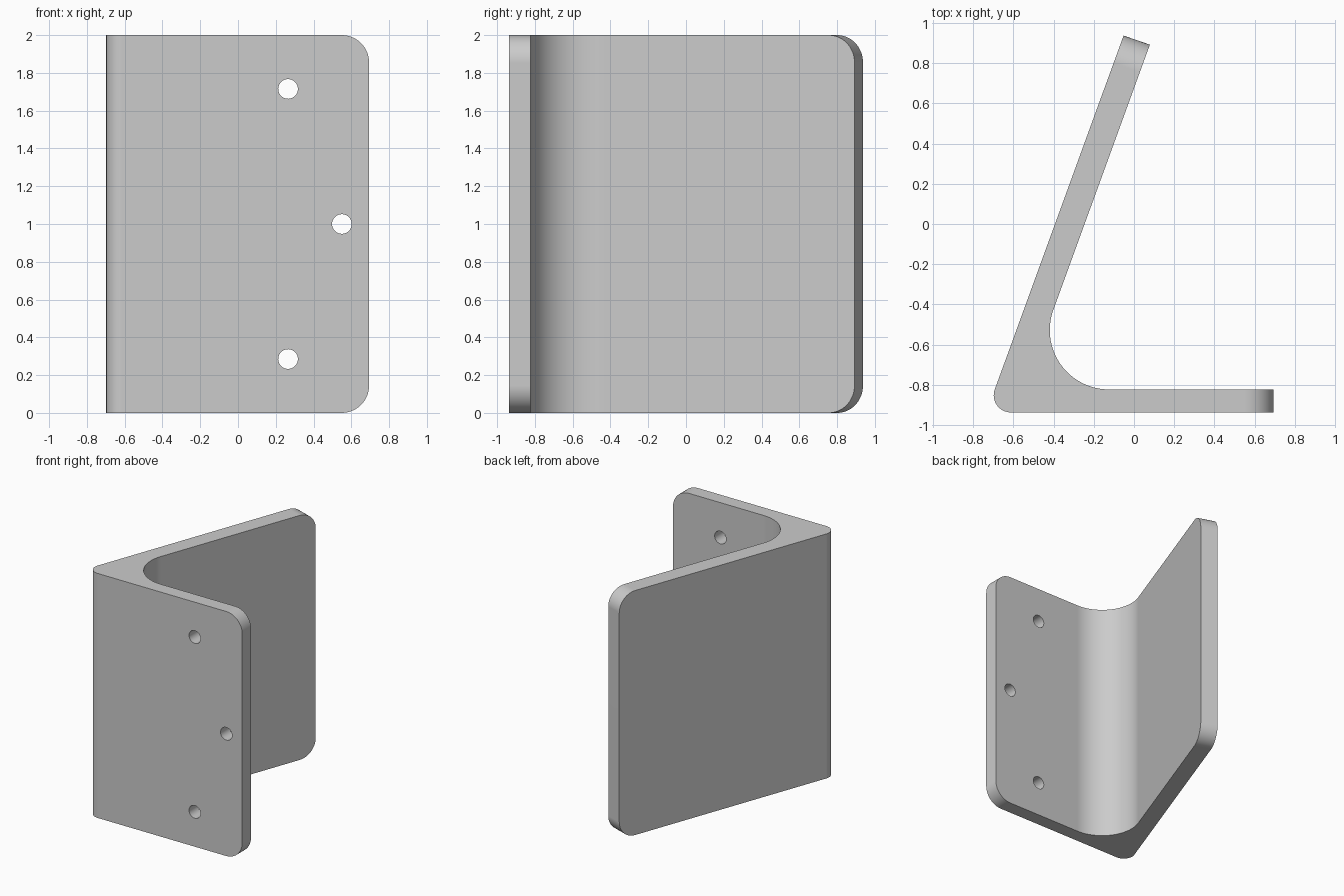
import bpy, bmesh
from math import radians, cos, sin, tan
from mathutils import Vector

HEIGHT, CORNER = 2.0, 0.145
FRONT, INNER = -0.937, -0.823          # faces of the front flange
HOLE_R = 0.052

cube = bpy.data.objects.get("Cube")
if cube:
    bpy.data.objects.remove(cube, do_unlink=True)

steel = bpy.data.materials.new("plain_grey")
steel.use_nodes = True
grey = (0.6, 0.6, 0.6, 1)
steel.diffuse_color = grey
steel.node_tree.nodes["Principled BSDF"].inputs["Base Color"].default_value = grey


def arc(cx, cy, r, start, end, n):
    angles = [radians(start + (end - start) * i / n) for i in range(n + 1)]
    return [(cx + r * cos(a), cy + r * sin(a)) for a in angles]


def fillet_centre(tip, r, base_y):
    """Centre of a circle left-tangent to the 70 degree line through tip."""
    y = base_y + r
    on_line = tip[0] - (tip[1] - y) / tan(radians(70))
    return on_line + r / sin(radians(70)), y


# Bracket outline seen from above
outer_tip, inner_tip = (-0.052, 0.937), (0.079, 0.892)
ox, oy = fillet_centre(outer_tip, 0.085, FRONT)
ix, iy = fillet_centre(inner_tip, 0.295, INNER)
flange_tip = [(0.694, FRONT), (0.694, INNER)]
outline = ([outer_tip] + arc(ox, oy, 0.085, 160, 270, 16) + flange_tip
           + arc(ix, iy, 0.295, 270, 160, 32) + [inner_tip])

# Extrude the outline upward
bm = bmesh.new()
base = bm.faces.new([bm.verts.new((x, y, 0)) for x, y in outline])
top = bmesh.ops.extrude_face_region(bm, geom=[base])
bmesh.ops.translate(bm, vec=(0, 0, HEIGHT),
                    verts=[v for v in top["geom"] if isinstance(v, bmesh.types.BMVert)])


# Round the four free corners of the two flanges
def is_free_corner(edge):
    a, b = (v.co for v in edge.verts)
    if abs(a.z - b.z) > 0.01:
        return False
    return all(c.x > 0.69 for c in (a, b)) or all(c.y > 0.88 for c in (a, b))


bmesh.ops.bevel(bm, geom=[e for e in bm.edges if is_free_corner(e)], offset=CORNER,
                offset_type='OFFSET', segments=14, profile=0.5, affect='EDGES')
bmesh.ops.recalc_face_normals(bm, faces=bm.faces[:])
mesh = bpy.data.meshes.new("angle_bracket")
bm.to_mesh(mesh)
bm.free()
bracket = bpy.data.objects.new("angle_bracket", mesh)
bpy.context.collection.objects.link(bracket)
mesh.materials.append(steel)
bpy.ops.object.select_all(action='DESELECT')
bpy.context.view_layer.objects.active = bracket
bracket.select_set(True)

# Drill the screw holes through the front flange
for x, z in [(0.265, 0.285), (0.55, 1.0), (0.265, 1.715)]:
    bpy.ops.mesh.primitive_cylinder_add(vertices=40, radius=HOLE_R, depth=0.3,
                                        location=(x, (FRONT + INNER) / 2, z),
                                        rotation=(radians(90), 0, 0))
    drill = bpy.context.object
    drill.name = "hole_cutter"
    drill.hide_render = True
    drill.data.materials.append(steel)
    bpy.ops.object.select_all(action='DESELECT')
    bpy.context.view_layer.objects.active = bracket
    bracket.select_set(True)
    cut = bracket.modifiers.new("hole", 'BOOLEAN')
    cut.operation, cut.solver, cut.object = 'DIFFERENCE', 'EXACT', drill
    bpy.ops.object.modifier_apply(modifier=cut.name)
    bpy.data.objects.remove(drill, do_unlink=True)

# Smooth curves, crisp edges, flat plates
bpy.ops.object.shade_smooth_by_angle(angle=radians(30))
flat = bracket.modifiers.new("flat_plates", 'WEIGHTED_NORMAL')
flat.keep_sharp = True
